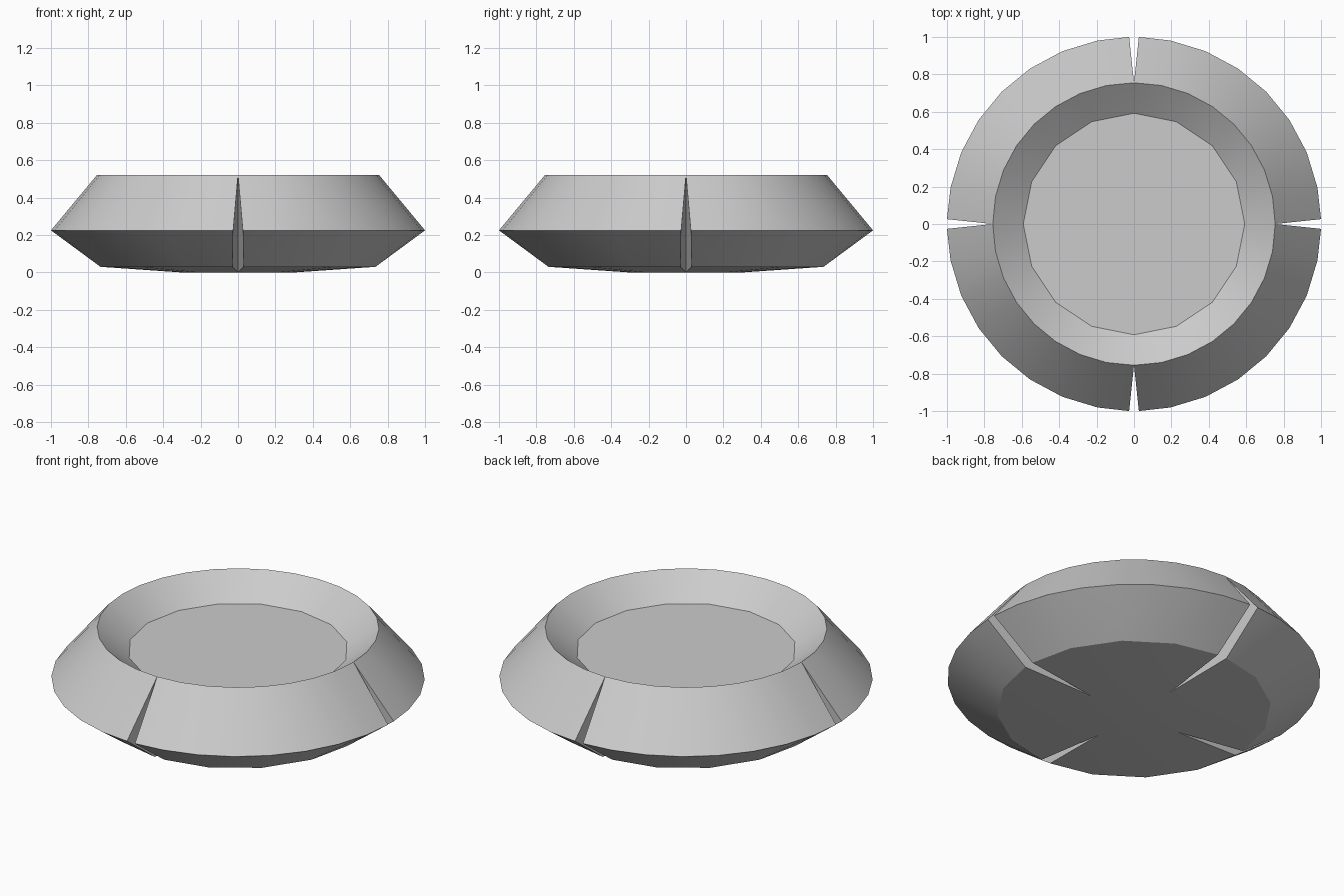
import bpy, bmesh, math

if "Cube" in bpy.data.objects:
    bpy.data.objects.remove(bpy.data.objects["Cube"])

# rings from the recessed floor, over the rim, down to the base:
# radius, height, sides, half width of the slit where it crosses the ring
RINGS = [(0.592, 0.39, 16, 0.0),
         (0.755, 0.52, 32, 0.0),
         (1.0, 0.225, 32, 0.026),
         (0.735, 0.03, 16, 0.03),
         (0.30, 0.0, 16, 0.0)]

bm = bmesh.new()


def ring_arc(ring, quadrant):
    """Quarter of a ring, its two ends pulled back to leave a slit."""
    r, z, n, half = ring
    steps = n // 4
    verts = []
    for k in range(steps + 1):
        a = quadrant * math.pi / 2 + k * 2 * math.pi / n
        off = half if k == 0 else -half if k == steps else 0.0
        x = r * math.cos(a) - off * math.sin(a)
        y = r * math.sin(a) + off * math.cos(a)
        verts.append(bm.verts.new((x, y, z)))
    return verts


def bridge(a, b):
    """Join two arcs; one may have twice the segments of the other."""
    if len(a) < len(b):
        a, b = b, a
    if len(a) == len(b):
        for i in range(len(a) - 1):
            bm.faces.new((a[i], a[i + 1], b[i + 1], b[i]))
    else:
        for i in range(len(b) - 1):
            m = 2 * i
            bm.faces.new((a[m], a[m + 1], b[i]))
            bm.faces.new((a[m + 1], b[i + 1], b[i]))
            bm.faces.new((a[m + 1], a[m + 2], b[i + 1]))


floor_loop, base_loop = [], []
for q in range(4):
    arcs = [ring_arc(r, q) for r in RINGS]
    for a, b in zip(arcs, arcs[1:]):
        bridge(a, b)
    # slit side walls
    for end in (0, -1):
        bm.faces.new([arc[end] for arc in arcs[1:]])
    floor_loop += arcs[0][:-1]
    base_loop += arcs[-1][:-1]

# recessed floor and base
bm.faces.new(floor_loop)
bm.faces.new(base_loop)
bmesh.ops.remove_doubles(bm, verts=bm.verts[:], dist=0.0005)
bmesh.ops.recalc_face_normals(bm, faces=bm.faces[:])

mesh = bpy.data.meshes.new("slotted_dish")
bm.to_mesh(mesh)
bm.free()
dish = bpy.data.objects.new("slotted_dish", mesh)
bpy.context.collection.objects.link(dish)
bpy.context.view_layer.objects.active = dish
dish.select_set(True)
bpy.ops.object.shade_smooth_by_angle(angle=math.radians(30))
